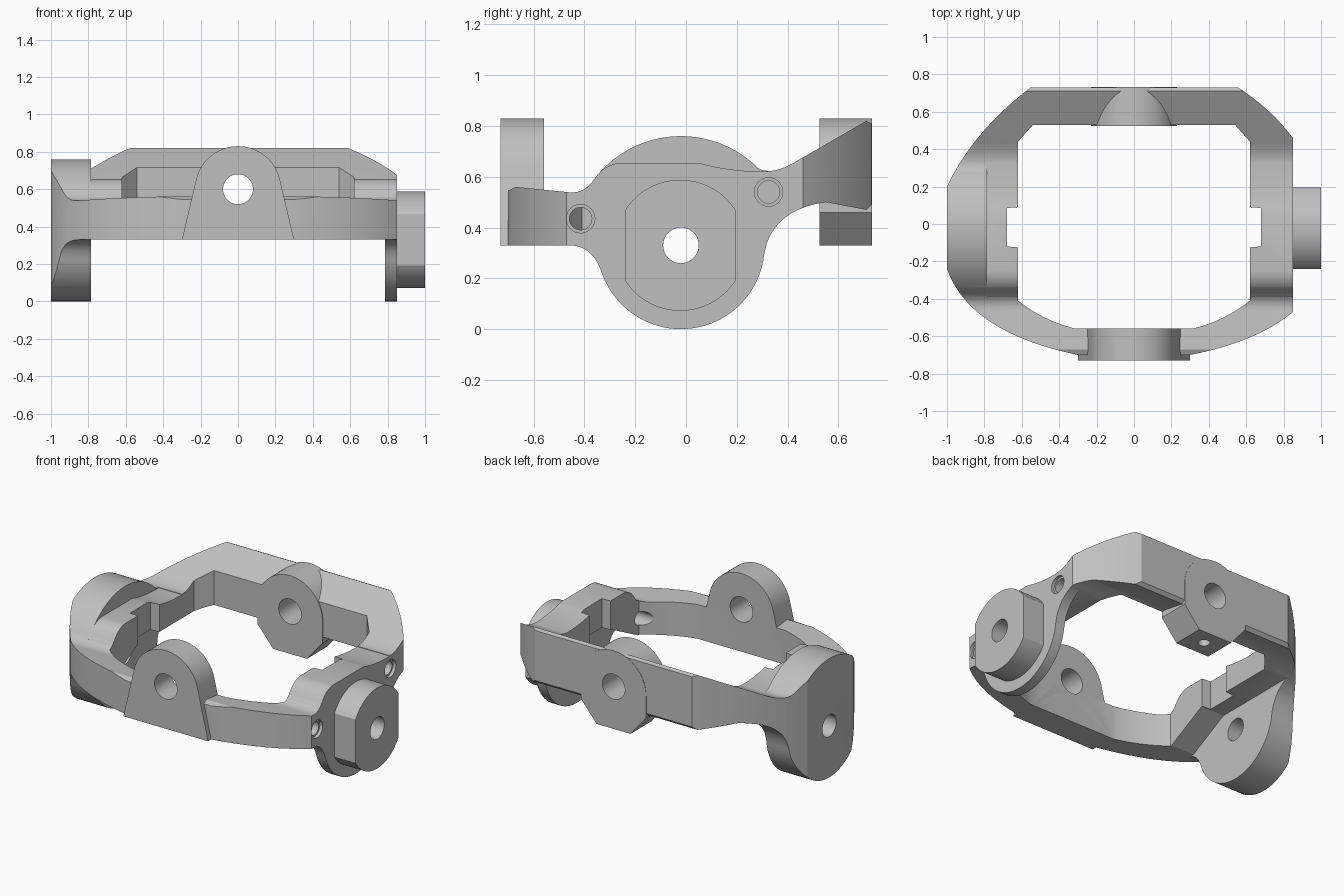
import bpy, bmesh, math

old = bpy.data.objects.get("Cube")
if old:
    bpy.data.objects.remove(old, do_unlink=True)

grey = bpy.data.materials.new("plain_grey")
grey.use_nodes = True
COLOUR = (0.53, 0.53, 0.53, 1)
grey.diffuse_color = COLOUR
grey.node_tree.nodes["Principled BSDF"].inputs["Base Color"].default_value = COLOUR


def arc(centre, radius, start, end, steps=32):
    angles = [math.radians(start + (end - start) * i / steps) for i in range(steps + 1)]
    return [(centre[0] + radius * math.cos(a), centre[1] + radius * math.sin(a)) for a in angles]


def bend(a, c, b, steps=10):
    """Quadratic curve from a to b pulled towards c."""
    ts = [i / steps for i in range(steps + 1)]
    return [tuple((1 - t) ** 2 * a[k] + 2 * t * (1 - t) * c[k] + t * t * b[k] for k in (0, 1)) for t in ts]


def mirrored(half):
    """Close a half outline by reflecting it across the first axis."""
    return half + [(-u, v) for u, v in reversed(half)]


def prism(name, outline, axis, low, high):
    """Extrude a 2D outline along x, y or z."""
    place = {"x": lambda u, v, d: (d, u, v),
             "y": lambda u, v, d: (u, d, v),
             "z": lambda u, v, d: (u, v, d)}[axis]
    bm = bmesh.new()
    face = bm.faces.new([bm.verts.new(place(u, v, low)) for u, v in outline])
    top = bmesh.ops.extrude_face_region(bm, geom=[face])["geom"]
    shift = place(0, 0, high - low)
    bmesh.ops.translate(bm, vec=shift, verts=[g for g in top if isinstance(g, bmesh.types.BMVert)])
    bmesh.ops.remove_doubles(bm, verts=bm.verts, dist=0.0005)
    bmesh.ops.recalc_face_normals(bm, faces=bm.faces)
    mesh = bpy.data.meshes.new(name)
    bm.to_mesh(mesh)
    bm.free()
    mesh.materials.append(grey)
    obj = bpy.data.objects.new(name, mesh)
    bpy.context.collection.objects.link(obj)
    return obj


def drill(name, centre, radius, axis, low, high):
    return prism(name, arc(centre, radius, 0, 360, 40), axis, low, high)


def select_only(obj):
    bpy.ops.object.select_all(action="DESELECT")
    obj.select_set(True)
    bpy.context.view_layer.objects.active = obj


def combine(obj, tool, operation="DIFFERENCE"):
    select_only(obj)
    mod = obj.modifiers.new("combine", "BOOLEAN")
    mod.operation = operation
    mod.solver = "EXACT"
    mod.object = tool
    bpy.ops.object.modifier_apply(modifier=mod.name)
    tool.hide_render = True


PIVOT = (-0.02, 0.33)

# Ring frame: plan outline crossed with side profile
plan = (bend((-1, 0.2), (-0.86, 0.5), (-0.54, 0.74))
        + bend((0.54, 0.74), (0.72, 0.63), (0.85, 0.46))
        + bend((0.85, -0.47), (0.66, -0.63), (0.3, -0.70))
        + bend((-0.3, -0.70), (-0.88, -0.58), (-1, -0.24), 16))
profile = (bend((-0.46, 0.33), (-0.37, 0.33), (-0.334, 0.228))
           + arc(PIVOT, 0.33, 200, 354)
           + bend((0.309, 0.30), (0.34, 0.47), (0.55, 0.5))
           + [(0.71, 0.47), (0.73, 0.49), (0.73, 0.81), (0.71, 0.82)]
           + bend((0.45, 0.67), (0.34, 0.60), (0.284, 0.634))
           + arc(PIVOT, 0.43, 46, 144)
           + bend((-0.372, 0.577), (-0.41, 0.53), (-0.47, 0.54))
           + [(-0.67, 0.56), (-0.70, 0.545), (-0.72, 0.51), (-0.72, 0.33)])
frame = prism("ring_frame", plan, "z", -0.1, 1)
side = prism("profile_cutter", profile, "x", -1.2, 1.2)
combine(frame, side, "INTERSECT")

# Central opening with a small notch on each side
opening = mirrored([(0.54, 0.53), (0.62, 0.44), (0.62, 0.09), (0.68, 0.085),
                    (0.68, -0.12), (0.62, -0.125)]
                   + bend((0.62, -0.41), (0.48, -0.52), (0.31, -0.56)))
hole = prism("opening_cutter", opening, "z", -0.2, 1.1)

# Clearance below the inner ledges, and lowered top of the +x plate
under = prism("underside_cutter", [(-0.47, -0.2), (-0.47, 0.33), (-0.40, 0.33), (-0.13, 0.47),
                                   (0.47, 0.47), (0.47, -0.2)], "x", -0.785, 0.785)
ridge = (bend((-0.39, 0.555), (-0.33, 0.655), (-0.25, 0.655)) + [(0.05, 0.655)]
         + bend((0.05, 0.655), (0.17, 0.62), (0.32, 0.62)))
above = prism("top_cutter", ridge + [(0.32, 1), (-0.39, 1)], "x", -0.785, 1.1)

pivot_hole = drill("pivot_hole_cutter", PIVOT, 0.07, "x", -1.2, 1.2)
cross_hole = drill("cross_hole_cutter", (0, 0.6), 0.08, "y", -1, 1)
lock_hole = drill("lock_hole_cutter", (0, 0.63), 0.035, "z", 0.2, 0.58)
cutters = [side, hole, under, above, pivot_hole, cross_hole, lock_hole]
for tool in (hole, under, above, pivot_hole, cross_hole):
    combine(frame, tool)

# Two countersunk screw holes through the +x plate
for centre in ((0.325, 0.54), (-0.415, 0.435)):
    for radius, start in ((0.044, 0.4), (0.056, 0.83)):
        tool = drill("screw_hole_cutter", centre, radius, "x", start, 1.1)
        combine(frame, tool)
        cutters.append(tool)

# Front boss: round top on a flared foot
front = prism("front_boss", [(-0.3, 0.33), (0.3, 0.33)] + arc((0, 0.6), 0.23, 12, 168),
              "y", -0.73, -0.56)
combine(front, cross_hole)

# Rear boss: round top, chamfered foot with a vertical lock hole
rear = prism("rear_boss", [(-0.12, 0.33), (0.12, 0.33), (0.23, 0.46)]
             + arc((0, 0.6), 0.23, 0, 180) + [(-0.23, 0.46)], "y", 0.525, 0.732)
combine(rear, cross_hole)
combine(rear, lock_hole)

# Side boss: disc with two flats
flat = math.degrees(math.acos(0.2175 / 0.258))
boss = prism("side_boss", arc((-0.0225, 0.33), 0.258, flat, 180 - flat)
             + arc((-0.0225, 0.33), 0.258, 180 + flat, 360 - flat), "x", 0.845, 1)
combine(boss, pivot_hole)

for tool in cutters:
    bpy.data.objects.remove(tool, do_unlink=True)

for obj in (frame, front, rear, boss):
    select_only(obj)
    bpy.ops.object.shade_smooth_by_angle(angle=math.radians(25))
